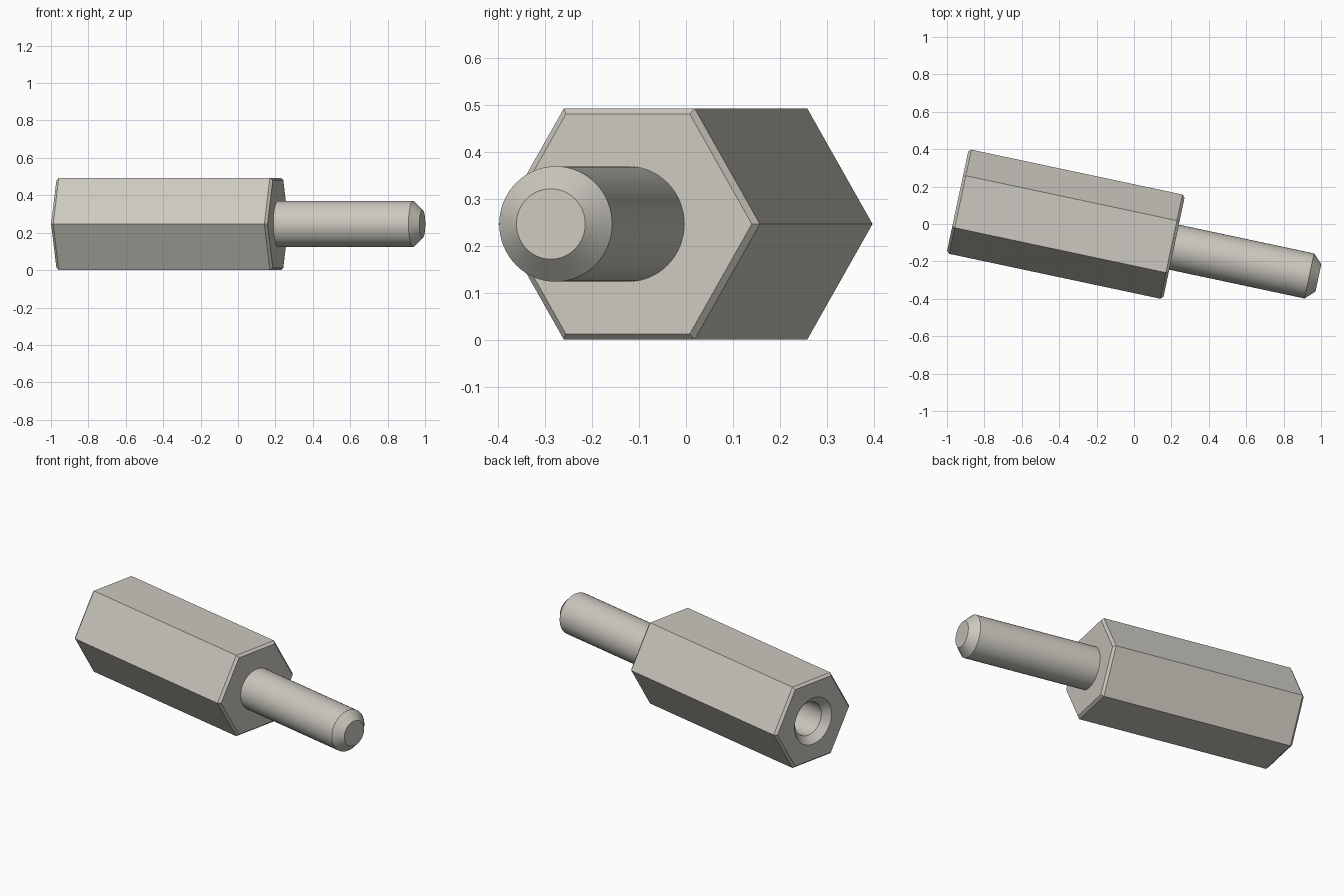
import bpy, bmesh
from math import sin, cos, pi, radians

if "Cube" in bpy.data.objects:
    bpy.data.objects.remove(bpy.data.objects["Cube"], do_unlink=True)

# Main dimensions, measured along the part's own axis from the hollow end
APOTHEM = 0.2465
HEX_R = APOTHEM / cos(pi / 6)
BODY_LEN, TOTAL_LEN = 1.183, 1.972
CHAMFER = 0.0145
PIN_R, TIP_R = 0.123, 0.075
HOLE_R, SINK_R, HOLE_DEPTH = 0.1, 0.14, 0.8
ROUND = 64

metal = bpy.data.materials.new("warm grey metal")
metal.use_nodes = True
colour = (0.60, 0.58, 0.52, 1)
metal.diffuse_color = colour
metal.node_tree.nodes["Principled BSDF"].inputs["Base Color"].default_value = colour


def build(name, rings):
    """Skin a chain of rings (position, radius, sides) and cap both ends."""
    bm = bmesh.new()

    def ring(x, r, n):
        verts = [bm.verts.new((x, r * cos(2 * pi * i / n), r * sin(2 * pi * i / n)))
                 for i in range(n)]
        edges = [bm.edges.new((verts[i], verts[(i + 1) % n])) for i in range(n)]
        return verts, edges

    loops = [ring(*spec) for spec in rings]
    for (va, ea), (vb, eb) in zip(loops, loops[1:]):
        n = len(va)
        if n == len(vb):
            for i in range(n):
                j = (i + 1) % n
                bm.faces.new((va[i], va[j], vb[j], vb[i]))
        else:
            # flat end face with a round opening
            bmesh.ops.triangle_fill(bm, edges=ea + eb, use_beauty=True)
    bm.faces.new(loops[0][0])
    bm.faces.new(loops[-1][0])
    bmesh.ops.recalc_face_normals(bm, faces=bm.faces[:])

    mesh = bpy.data.meshes.new(name)
    bm.to_mesh(mesh)
    bm.free()
    mesh.materials.append(metal)
    obj = bpy.data.objects.new(name, mesh)
    bpy.context.collection.objects.link(obj)
    obj.location = (-0.943, 0.122, APOTHEM)
    obj.rotation_euler.z = radians(-12)
    bpy.ops.object.select_all(action='DESELECT')
    obj.select_set(True)
    bpy.context.view_layer.objects.active = obj
    bpy.ops.object.shade_smooth_by_angle(angle=radians(25))
    return obj


# Hexagonal body with chamfered ends and a countersunk blind hole
build("hex_body", [
    (BODY_LEN, HEX_R - CHAMFER, 6),
    (BODY_LEN - CHAMFER, HEX_R, 6),
    (CHAMFER, HEX_R, 6),
    (0, HEX_R - CHAMFER, 6),
    (0, SINK_R, ROUND),
    (SINK_R - HOLE_R, HOLE_R, ROUND),
    (HOLE_DEPTH, HOLE_R, ROUND),
])

# Round stud with a bevelled tip
build("stud", [
    (BODY_LEN - 0.01, PIN_R, ROUND),
    (TOTAL_LEN - 0.05, PIN_R, ROUND),
    (TOTAL_LEN, TIP_R, ROUND),
])
